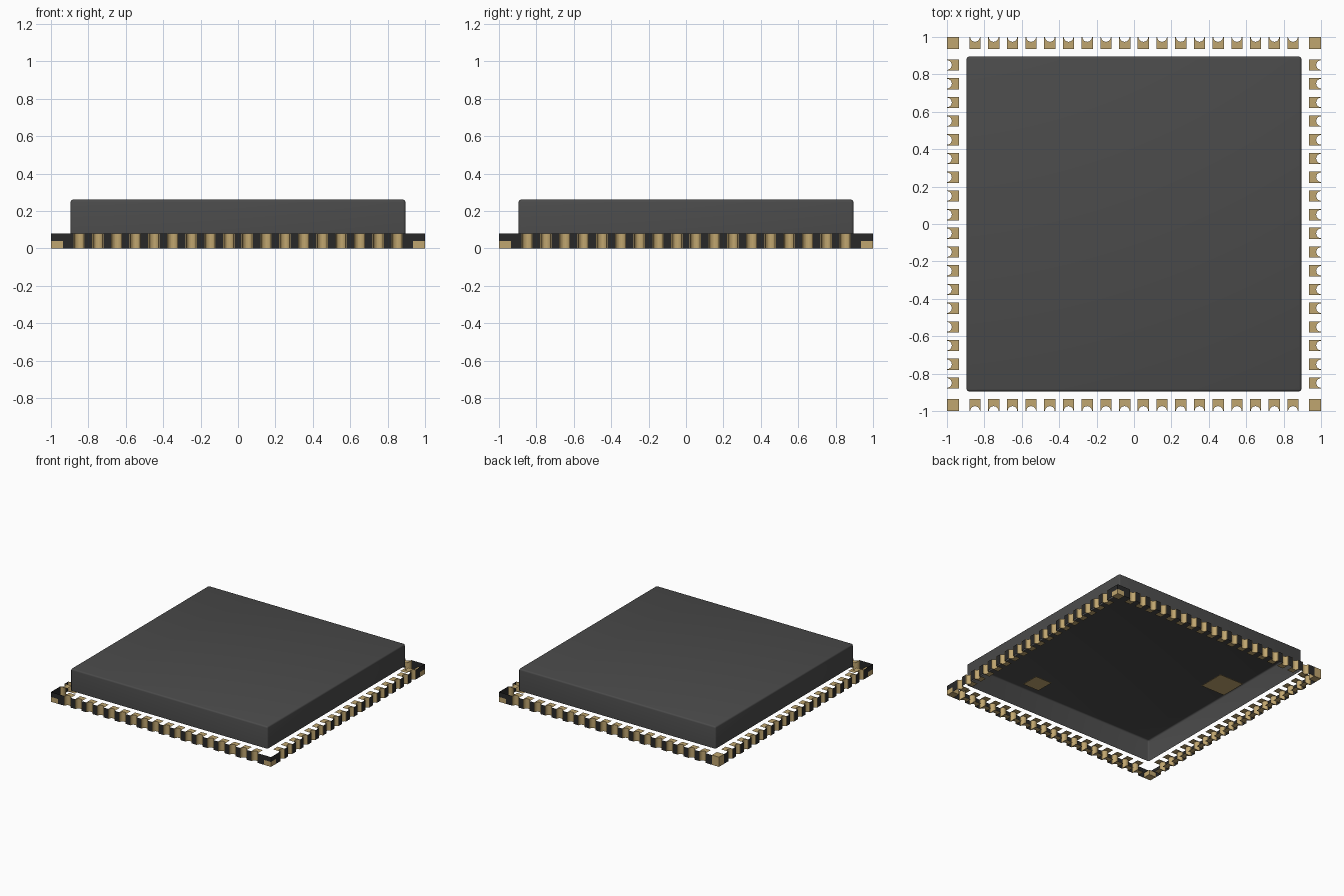
import bpy, bmesh, math
from mathutils import Matrix, Vector

if "Cube" in bpy.data.objects:
    bpy.data.objects.remove(bpy.data.objects["Cube"], do_unlink=True)

BOARD_TOP, LID_TOP = 0.08, 0.26
LID_HALF = 0.895
PAD_HALF, PAD_INNER, HOLE = 0.03, 0.935, 0.026
PITCH, PADS = 0.1, 18
CORNER_H = 0.04


def material(name, rgb):
    m = bpy.data.materials.new(name)
    m.use_nodes = True
    m.diffuse_color = (*rgb, 1)
    bsdf = next(n for n in m.node_tree.nodes if n.type == 'BSDF_PRINCIPLED')
    bsdf.inputs["Base Color"].default_value = (*rgb, 1)
    return m


lid_grey = material("lid_grey", (0.07, 0.07, 0.07))
board_black = material("board_black", (0.022, 0.022, 0.022))
gold = material("gold", (0.53, 0.38, 0.16))


def finish(bm, name, mat):
    mesh = bpy.data.meshes.new(name)
    bm.to_mesh(mesh)
    bm.free()
    mesh.materials.append(mat)
    ob = bpy.data.objects.new(name, mesh)
    bpy.context.collection.objects.link(ob)
    return ob


def turned(point, quarter):
    return Matrix.Rotation(quarter * math.pi / 2, 3, 'Z') @ Vector(point)


def face(bm, points, quarter=0):
    return bm.faces.new([bm.verts.new(turned(p, quarter)) for p in points])


def wall(bm, a, b, z0, z1, quarter):
    """Upright panel between two plan points."""
    return face(bm, [(*a, z0), (*b, z0), (*b, z1), (*a, z1)], quarter)


def box(bm, x0, x1, y0, y1, z0, z1):
    mid = Vector((x0 + x1, y0 + y1, z0 + z1)) / 2
    size = Matrix.Diagonal((x1 - x0, y1 - y0, z1 - z0, 1))
    bmesh.ops.create_cube(bm, size=1, matrix=Matrix.Translation(mid) @ size)


# Lid: rounded cover, open underneath
bm = bmesh.new()
box(bm, -LID_HALF, LID_HALF, -LID_HALF, LID_HALF, BOARD_TOP, LID_TOP)
bottom = [f for f in bm.faces if f.normal.z < -0.5]
bmesh.ops.delete(bm, geom=bottom, context='FACES_ONLY')
edges = [e for e in bm.edges if not e.is_boundary]
bmesh.ops.bevel(bm, geom=edges, offset=0.012, segments=3, profile=0.5, affect='EDGES')
lid = finish(bm, "lid", lid_grey)

# Edge contacts: upper and lower pads joined by a half barrel
centres = [(i - (PADS - 1) / 2) * PITCH for i in range(PADS)]
bm = bmesh.new()
for quarter in range(4):
    for c in centres:
        arc = [math.pi + math.pi * i / 10 for i in range(11)]
        rim = [(c - PAD_HALF, 1)]
        rim += [(c + HOLE * math.cos(t), 1 + HOLE * math.sin(t)) for t in arc]
        rim += [(c + PAD_HALF, 1)]
        for a, b in zip(rim, rim[1:]):
            wall(bm, b, a, 0, BOARD_TOP, quarter)
        for z in (0, BOARD_TOP):
            # strips from the curved rim back to the straight inner edge
            for a, b in zip(rim, rim[1:]):
                strip = [(*b, z), (*a, z), (a[0], PAD_INNER, z), (b[0], PAD_INNER, z)]
                if z == 0:
                    strip.reverse()
                face(bm, strip, quarter)
bmesh.ops.remove_doubles(bm, verts=bm.verts, dist=0.0002)
finish(bm, "edge_contacts", gold)

# Board edge: panels between contacts and beside the corners
bm = bmesh.new()
end = centres[-1] + PAD_HALF
for quarter in range(4):
    for c in centres[:-1]:
        wall(bm, (c + PITCH - PAD_HALF, 1), (c + PAD_HALF, 1), 0, BOARD_TOP, quarter)
    for s in (-1, 1):
        wall(bm, (s * PAD_INNER, 1), (s * end, 1), 0, BOARD_TOP, quarter)
        # the back corner at -x is all gold, so it has no black panel
        if (quarter, s) not in ((0, -1), (1, 1)):
            wall(bm, (s, 1), (s * PAD_INNER, 1), CORNER_H, BOARD_TOP, quarter)
finish(bm, "board_edge", board_black)

# Corner contacts, one of them full height to mark the first pin
bm = bmesh.new()
for sx in (-1, 1):
    for sy in (-1, 1):
        x0, x1 = sorted((sx * PAD_INNER, sx))
        y0, y1 = sorted((sy * PAD_INNER, sy))
        box(bm, x0, x1, y0, y1, 0, BOARD_TOP if (sx, sy) == (-1, 1) else CORNER_H)
finish(bm, "corner_contacts", gold)

# Square pads on the underside
bm = bmesh.new()
for x, y, h in ((-0.49, 0.45, 0.11), (0.59, -0.43, 0.075)):
    box(bm, x - h, x + h, y - h, y + h, 0, 0.003)
finish(bm, "underside_pads", gold)

# Soft shading on the lid's rounded edges only
bpy.ops.object.select_all(action='DESELECT')
lid.select_set(True)
bpy.context.view_layer.objects.active = lid
bpy.ops.object.shade_smooth_by_angle(angle=math.radians(40))
